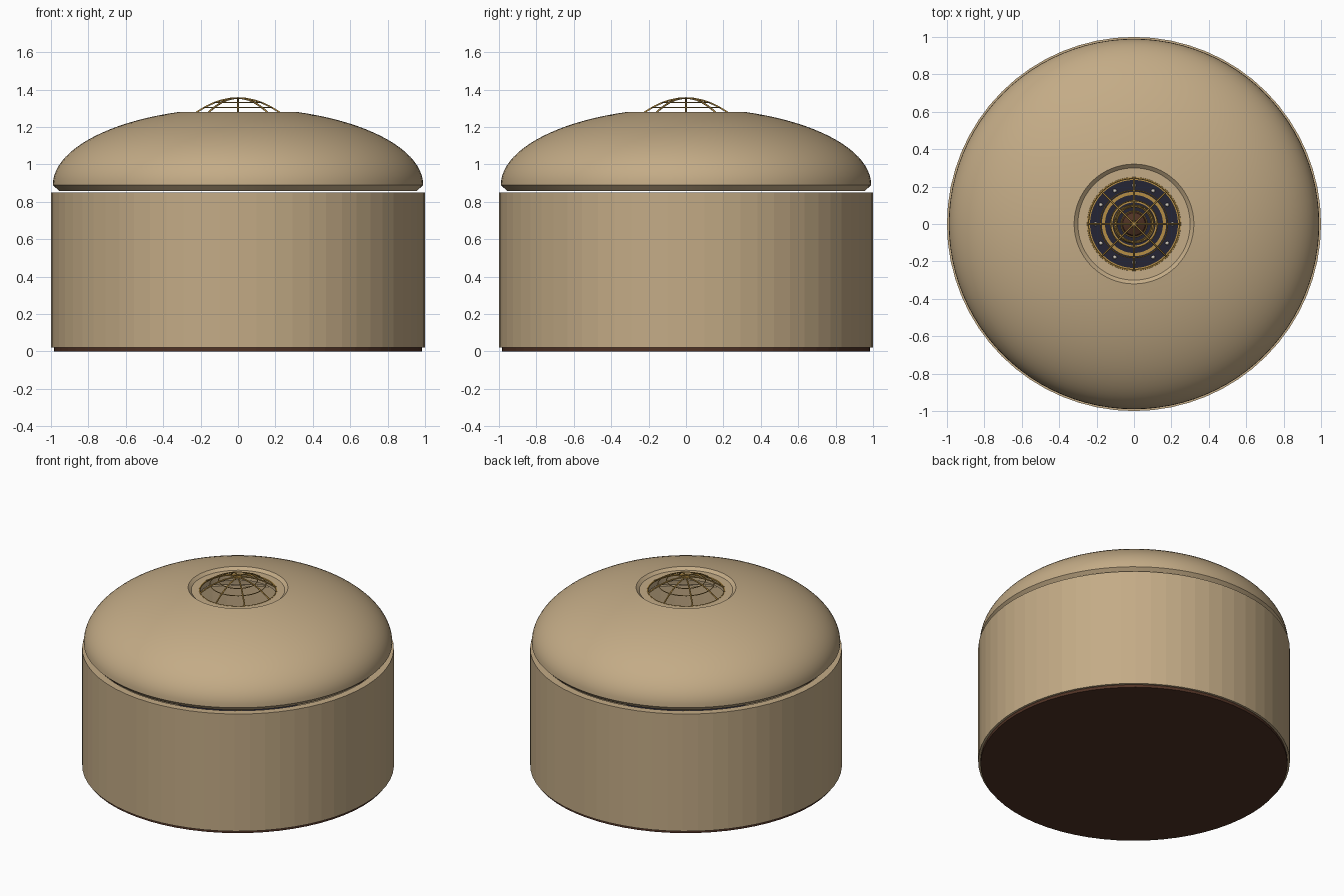
import bpy, math
from math import sin, cos, pi

if "Cube" in bpy.data.objects:
    bpy.data.objects.remove(bpy.data.objects["Cube"], do_unlink=True)


def material(name, rgb):
    m = bpy.data.materials.new(name)
    m.use_nodes = True
    m.diffuse_color = (*rgb, 1)
    m.node_tree.nodes["Principled BSDF"].inputs["Base Color"].default_value = (*rgb, 1)
    return m


TAN = material("tan plaster", (0.55, 0.41, 0.24))
BROWN = material("dark brown", (0.08, 0.032, 0.018))
GOLD = material("gold", (0.46, 0.27, 0.06))
NAVY = material("navy", (0.018, 0.018, 0.036))
SILVER = material("pale silver", (0.6, 0.56, 0.5))


def lathe(name, profile, mat, sides=64, smooth=None, closed=True):
    """Spin a list of (radius, height) points around z."""
    n = len(profile)
    verts = [(r * cos(2 * pi * s / sides), r * sin(2 * pi * s / sides), z)
             for s in range(sides) for r, z in profile]
    faces = []
    for s in range(sides):
        a, b = s * n, (s + 1) % sides * n
        for i in range(n if closed else n - 1):
            j = (i + 1) % n
            faces.append((a + i, b + i, b + j, a + j))
    mesh = bpy.data.meshes.new(name)
    mesh.from_pydata(verts, [], faces)
    mesh.materials.append(mat)
    ob = bpy.data.objects.new(name, mesh)
    bpy.context.collection.objects.link(ob)
    if smooth:
        bpy.ops.object.select_all(action="DESELECT")
        ob.select_set(True)
        bpy.context.view_layer.objects.active = ob
        bpy.ops.object.shade_smooth_by_angle(angle=math.radians(smooth))
    return ob


def band(name, r_in, r_out, z0, z1, mat, sides=64):
    return lathe(name, [(r_in, z0), (r_out, z0), (r_out, z1), (r_in, z1)], mat, sides)


def disc(name, r, z, depth, mat, sides=64):
    bpy.ops.mesh.primitive_cylinder_add(vertices=sides, radius=r, depth=depth,
                                        location=(0, 0, z + depth / 2))
    ob = bpy.context.object
    ob.name = name
    ob.data.materials.append(mat)
    return ob


def hoop(name, r, z, thick, mat, tilt=(0, 0, 0)):
    bpy.ops.mesh.primitive_torus_add(major_radius=r, minor_radius=thick, major_segments=40,
                                     minor_segments=6, location=(0, 0, z), rotation=tilt)
    ob = bpy.context.object
    ob.name = name
    ob.data.materials.append(mat)
    return ob


def rod(name, points, thick, mat):
    curve = bpy.data.curves.new(name, "CURVE")
    curve.dimensions = "3D"
    curve.bevel_depth = thick
    curve.bevel_resolution = 1
    curve.use_fill_caps = True
    spline = curve.splines.new("POLY")
    spline.points.add(len(points) - 1)
    for p, co in zip(spline.points, points):
        p.co = (*co, 1)
    curve.materials.append(mat)
    ob = bpy.data.objects.new(name, curve)
    bpy.context.collection.objects.link(ob)
    return ob


# Base plate and hollow drum
disc("base_plate", 0.985, 0, 0.03, BROWN)
band("drum_wall", 0.95, 1.0, 0.02, 0.85, TAN)

# Dome shell with a stepped round opening at its crown
steps = 20
top_angle = math.acos(0.32 / 0.99)
outer = [(0.99 * cos(top_angle * i / steps), 0.89 + 0.412 * sin(top_angle * i / steps))
         for i in range(steps + 1)]
lip = [(0.30, 1.262), (0.25, 1.262), (0.25, 1.215)]
in_angle = math.acos(0.25 / 0.955)
inner = [(0.955 * cos(in_angle * i / steps), 0.857 + 0.37 * sin(in_angle * i / steps))
         for i in range(steps - 1, -1, -1)]
lathe("dome_shell", outer + lip + inner, TAN, 96, smooth=25)

# Open cage of ribs over the crown
def cage_height(r):
    return 1.355 - 1.55 * r * r


for k in range(8):
    a = k * pi / 4
    radii = [0.25 * i / 6 for i in range(7)]
    rod(f"cage_rib_{k + 1}", [(r * cos(a), r * sin(a), cage_height(r)) for r in radii],
        0.005, GOLD)
for k, r in enumerate((0.125, 0.18)):
    hoop(f"cage_hoop_{k + 1}", r, cage_height(r), 0.003, GOLD)
hoop("cage_base_hoop", 0.247, 1.258, 0.006, GOLD)

# Interior floor with inlaid rings, spokes and studs
disc("floor", 0.95, 0.03, 0.01, NAVY)
for k, (a, b) in enumerate(((0.235, 0.245), (0.155, 0.172), (0.115, 0.125))):
    band(f"floor_ring_{k + 1}", a, b, 0.035, 0.046, GOLD)
for k in range(12):
    a = k * pi / 6
    bpy.ops.mesh.primitive_uv_sphere_add(segments=10, ring_count=6, radius=0.011,
                                         location=(0.205 * cos(a), 0.205 * sin(a), 0.045))
    stud = bpy.context.object
    stud.name = f"floor_stud_{k + 1}"
    stud.data.materials.append(SILVER)

# Bands around the inner wall
for k, z in enumerate((0.35, 0.6)):
    band(f"wall_band_{k + 1}", 0.935, 0.955, z, z + 0.03, BROWN)

# Ringed globe on a pedestal at the centre
lathe("pedestal", [(0.001, 0.04), (0.07, 0.04), (0.06, 0.06), (0.02, 0.08),
                   (0.02, 0.2), (0.001, 0.2)], BROWN, 24, smooth=30)
for k in range(4):
    hoop(f"globe_meridian_{k + 1}", 0.1, 0.3, 0.004, GOLD, (pi / 2, 0, k * pi / 4))
for k in range(-2, 3):
    z = k * 0.036
    hoop(f"globe_parallel_{k + 3}", math.sqrt(0.01 - z * z), 0.3 + z, 0.004, GOLD)
for k, t in enumerate((0.41, -0.41)):
    hoop(f"globe_tilted_ring_{k + 1}", 0.108, 0.3, 0.004, GOLD, (t, 0.2, 0))
